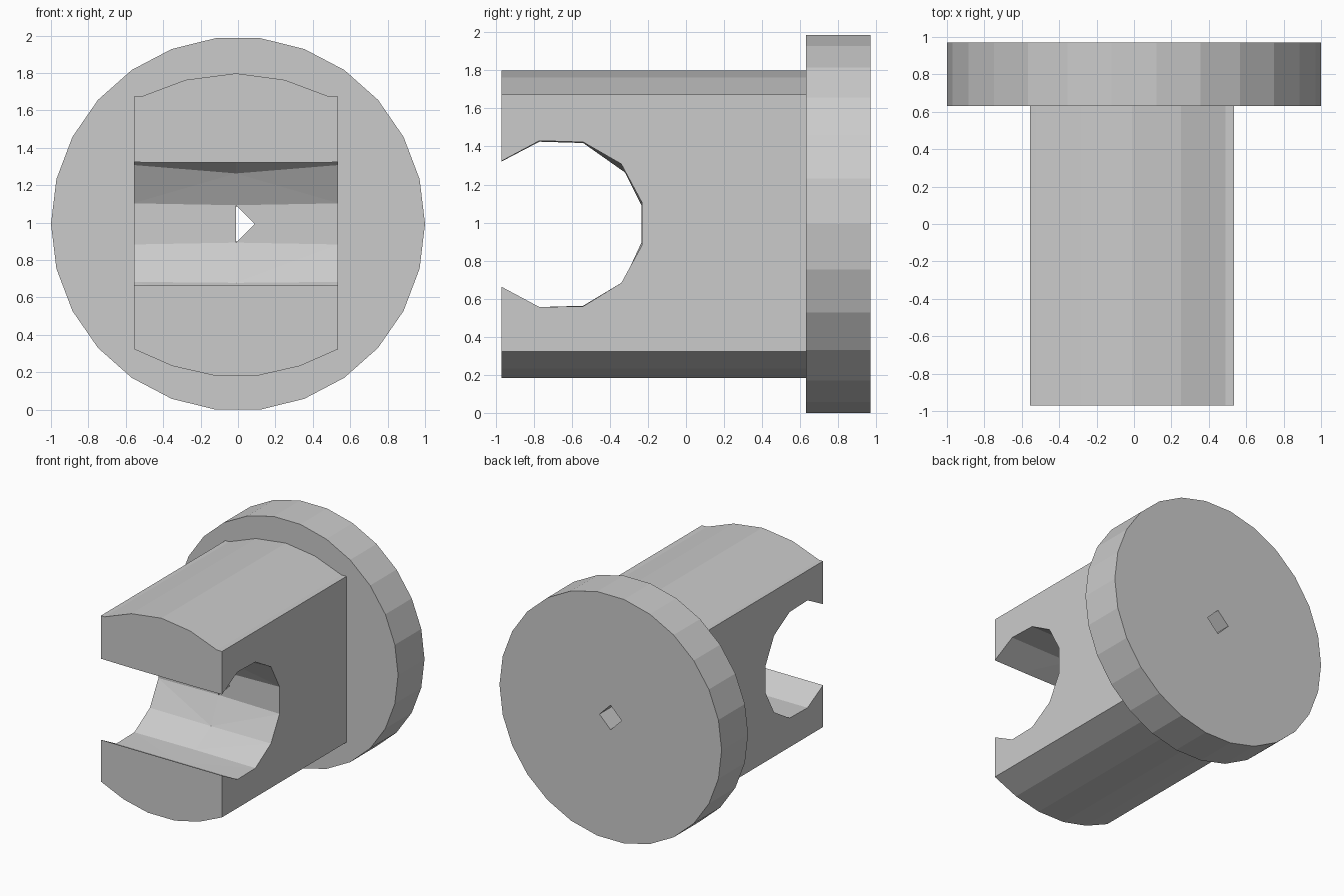
import bpy, bmesh, math

if "Cube" in bpy.data.objects:
    bpy.data.objects.remove(bpy.data.objects["Cube"])

CZ = 0.993  # height of the main axis


def loft(name, rings):
    """Closed solid through matching rings of points."""
    bm = bmesh.new()
    vs = [[bm.verts.new(p) for p in r] for r in rings]
    n = len(rings[0])
    bm.faces.new(vs[0])
    bm.faces.new(vs[-1][::-1])
    for a, b in zip(vs, vs[1:]):
        for i in range(n):
            j = (i + 1) % n
            bm.faces.new((a[i], b[i], b[j], a[j]))
    bmesh.ops.triangulate(bm, faces=[f for f in bm.faces if len(f.verts) == 4])
    bmesh.ops.recalc_face_normals(bm, faces=bm.faces)
    bmesh.ops.dissolve_limit(bm, angle_limit=0.002, verts=bm.verts, edges=bm.edges)
    me = bpy.data.meshes.new(name)
    bm.to_mesh(me)
    bm.free()
    ob = bpy.data.objects.new(name, me)
    bpy.context.collection.objects.link(ob)
    return ob


def prism_y(name, profile, y0, y1):
    """Extrude an (x, z about axis) profile along y."""
    return loft(name, [[(x, y, z + CZ) for x, z in profile] for y in (y0, y1)])


def cut(target, cutter):
    mod = target.modifiers.new("cut", 'BOOLEAN')
    mod.operation, mod.solver, mod.object = 'DIFFERENCE', 'EXACT', cutter
    cutter.hide_render = True
    bpy.context.view_layer.objects.active = target
    bpy.ops.object.modifier_apply(modifier=mod.name)
    bpy.data.objects.remove(cutter)


# Flange: 26-sided disc with a small diamond hole
circle = [(math.cos(2 * math.pi * i / 26), math.sin(2 * math.pi * i / 26)) for i in range(26)]
flange = prism_y("flange", circle, 0.63, 0.97)
cut(flange, prism_y("hole_cutter", [(-0.1, 0), (0, -0.1), (0.1, 0), (0, 0.1)], 0.5, 1.1))

# Shaft: flat-sided bar with rounded top and bottom
bar = [(-0.555, -0.67), (-0.35, -0.76), (-0.13, -0.81), (0.11, -0.81), (0.33, -0.76),
       (0.535, -0.67), (0.535, 0.68), (0.49, 0.68), (0.25, 0.77), (-0.01, 0.805),
       (-0.28, 0.77), (-0.52, 0.68), (-0.555, 0.68)]
shaft = prism_y("shaft", bar, -0.97, 0.63)

# Narrow triangular channel along the shaft
cut(shaft, prism_y("channel_cutter", [(-0.01, -0.1), (0.09, 0), (-0.01, 0.1)], -0.5, 0.8))

# Open cross bore, slightly pinched in the middle
side = [(-1.17, -0.223), (-0.77, -0.437), (-0.54, -0.433), (-0.34, -0.31), (-0.23, -0.11),
        (-0.23, 0.11), (-0.34, 0.315), (-0.54, 0.43), (-0.77, 0.437), (-1.17, 0.223)]
mid = [(-1.17, -0.223), (-0.77, -0.437), (-0.54, -0.43), (-0.335, -0.315), (-0.235, -0.10),
       (-0.235, 0.10), (-0.32, 0.27), (-0.54, 0.425), (-0.77, 0.432), (-1.17, 0.223)]
stations = [(-0.8, side), (-0.56, side), (-0.01, mid), (0.54, side), (0.8, side)]
cut(shaft, loft("bore_cutter", [[(x, y, z + CZ) for y, z in r] for x, r in stations]))
